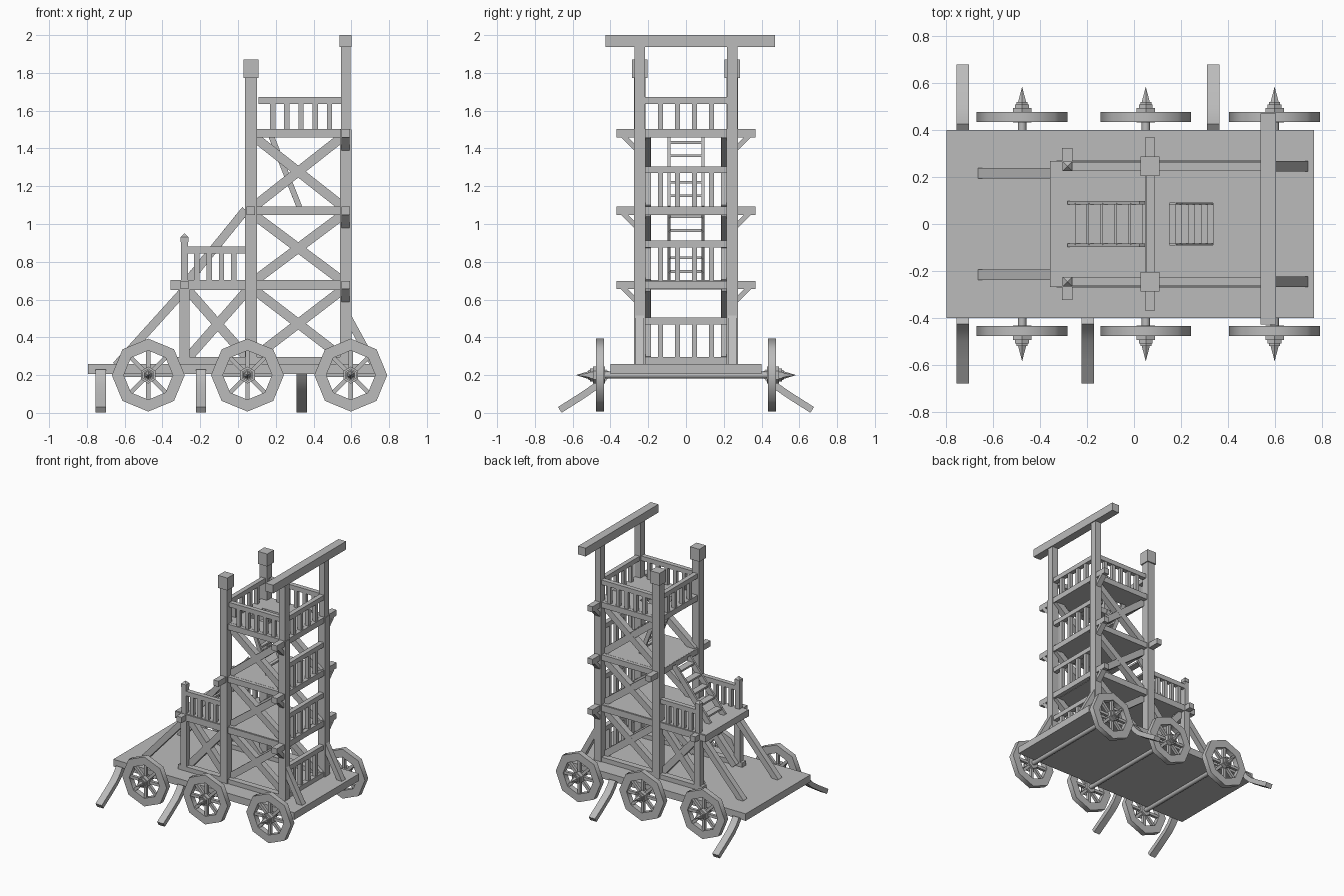
import bpy, bmesh, math
from mathutils import Vector, Matrix

cube = bpy.data.objects.get("Cube")
if cube:
    bpy.data.objects.remove(cube)

wood = bpy.data.materials.new("grey_wood")
wood.use_nodes = True
GREY = (0.5, 0.5, 0.5, 1)
wood.diffuse_color = GREY
wood.node_tree.nodes["Principled BSDF"].inputs["Base Color"].default_value = GREY


class Part:
    """Collects simple solids into one named object."""

    def __init__(self, name):
        self.name, self.bm = name, bmesh.new()

    def box(self, x, y, z):
        size = [b - a for a, b in (x, y, z)]
        mid = [(a + b) / 2 for a, b in (x, y, z)]
        bmesh.ops.create_cube(self.bm, size=1, matrix=Matrix.Translation(mid) @ Matrix.Diagonal((*size, 1)))

    def beam(self, a, b, w, h):
        """Square timber from a to b, w wide sideways and h deep."""
        a, b = Vector(a), Vector(b)
        d = (b - a).normalized()
        side = Vector((0, 0, 1)).cross(d).normalized()
        rot = Matrix((d, side, d.cross(side))).transposed().to_4x4()
        size = Matrix.Diagonal(((b - a).length, w, h, 1))
        bmesh.ops.create_cube(self.bm, size=1, matrix=Matrix.Translation((a + b) / 2) @ rot @ size)

    def cone(self, x, z, y0, y1, r0, r1, n):
        """Turned solid along y."""
        rot = Matrix.Rotation(-math.pi / 2 if y1 > y0 else math.pi / 2, 4, 'X')
        bmesh.ops.create_cone(self.bm, cap_ends=True, segments=n, radius1=r0, radius2=r1, depth=abs(y1 - y0),
                              matrix=Matrix.Translation((x, (y0 + y1) / 2, z)) @ rot)

    def done(self):
        bmesh.ops.recalc_face_normals(self.bm, faces=self.bm.faces)
        mesh = bpy.data.meshes.new(self.name)
        self.bm.to_mesh(mesh)
        self.bm.free()
        mesh.materials.append(wood)
        mesh.shade_smooth()
        mesh.set_sharp_from_angle(angle=math.radians(48))
        obj = bpy.data.objects.new(self.name, mesh)
        bpy.context.collection.objects.link(obj)


SIDES = (("right", -1), ("left", 1))
FRONT, MID, BACK = -0.283, 0.068, 0.57      # post rows along x
LEVELS = (0.677, 1.07, 1.48)                # deck beam centres
YP = 0.245                                  # post offset

# Wheeled base
p = Part("base_platform")
p.box((-0.795, 0.765), (-0.4, 0.4), (0.205, 0.26))
p.done()

# Wheels with axles and spiked hubs
for i, x in enumerate((-0.475, 0.05, 0.597)):
    p = Part(f"axle_{i + 1}")
    p.cone(x, 0.2, -0.45, 0.45, 0.018, 0.018, 8)
    p.done()
    for side, s in SIDES:
        p = Part(f"{side}_wheel_{i + 1}")
        y = s * 0.455
        ring = [p.bm.verts.new((x + r, y + d, 0.2)) for r, d in
                ((0.13, -0.021), (0.193, -0.021), (0.193, 0.021), (0.13, 0.021))]
        edges = [p.bm.edges.new((ring[k], ring[(k + 1) % 4])) for k in range(4)]
        bmesh.ops.spin(p.bm, geom=ring + edges, cent=(x, y, 0.2), axis=(0, 1, 0),
                       angle=math.tau, steps=8, use_merge=True)
        bmesh.ops.remove_doubles(p.bm, verts=p.bm.verts, dist=0.0005)
        for k in range(8):
            a = k * math.pi / 4 + 0.001
            c, n = math.cos(a), math.sin(a)
            p.beam((x + c * 0.03, y, 0.2 + n * 0.03), (x + c * 0.135, y, 0.2 + n * 0.135), 0.022, 0.022)
        for y0, y1, r0, r1 in ((0.43, 0.493, 0.045, 0.045), (0.493, 0.508, 0.034, 0.034),
                               (0.508, 0.517, 0.027, 0.027), (0.517, 0.583, 0.02, 0.0)):
            p.cone(x, 0.2, s * y0, s * y1, r0, r1, 6)
        p.done()

# Bent outrigger legs
LEG = ((0.41, 0.22), (0.44, 0.178), (0.485, 0.135), (0.57, 0.078), (0.668, 0.016))
for n, (x, s) in enumerate(((-0.727, 1), (0.337, 1), (-0.727, -1), (-0.196, -1))):
    p = Part(f"outrigger_leg_{n + 1}")
    rings = []
    for k, (y, z) in enumerate(LEG):
        a, b = LEG[max(k - 1, 0)], LEG[min(k + 1, len(LEG) - 1)]
        t = Vector((b[0] - a[0], b[1] - a[1])).normalized() * 0.018
        rings.append([p.bm.verts.new((x + u * 0.027, s * (y - v * t.y), z + v * t.x))
                      for u, v in ((-1, -1), (1, -1), (1, 1), (-1, 1))])
    for a, b in zip(rings, rings[1:]):
        for k in range(4):
            p.bm.faces.new((a[k], a[(k + 1) % 4], b[(k + 1) % 4], b[k]))
    p.bm.faces.new(rings[0])
    p.bm.faces.new(rings[-1])
    p.done()

# Decks, the top one framed around a hatch
p = Part("lower_deck")
p.box((-0.357, 0.56), (-0.26, 0.26), (0.652, 0.703))
p.done()
p = Part("middle_deck")
p.box((0.05, 0.56), (-0.24, 0.24), (1.052, 1.093))
p.done()
p = Part("top_deck")
for x, y in (((0.05, 0.15), (-0.24, 0.24)), ((0.335, 0.56), (-0.24, 0.24)),
             ((0.15, 0.335), (-0.24, -0.09)), ((0.15, 0.335), (0.09, 0.24))):
    p.box(x, y, (1.46, 1.503))
p.done()


def railing(name, a, b, z0, z1, count):
    """Top rail with evenly spaced balusters between two ground points."""
    p = Part(name)
    p.beam((*a, z1 - 0.018), (*b, z1 - 0.018), 0.036, 0.036)
    for k in range(count):
        t = (k + 1) / (count + 1)
        x, y = (a[i] + (b[i] - a[i]) * t for i in (0, 1))
        p.box((x - 0.014, x + 0.014), (y - 0.014, y + 0.014), (z0, z1 - 0.03))
    p.done()


for side, s in SIDES:
    y = s * YP
    # Posts and caps
    p = Part(f"{side}_back_post")
    p.box((0.54, 0.6), (y - 0.03, y + 0.03), (0.26, 1.5))
    p.box((0.545, 0.595), (y - 0.027, y + 0.027), (1.5, 1.94))
    p.done()
    p = Part(f"{side}_middle_post")
    p.box((0.037, 0.1), (y - 0.031, y + 0.031), (0.26, 1.78))
    p.box((0.028, 0.109), (y - 0.041, y + 0.041), (1.773, 1.87))
    p.done()
    p = Part(f"{side}_front_post")
    p.box((FRONT - 0.026, FRONT + 0.026), (y - 0.024, y + 0.024), (0.26, 0.66))
    p.box((FRONT - 0.018, FRONT + 0.018), (y - 0.018, y + 0.018), (0.66, 0.905))
    p.box((FRONT - 0.021, FRONT + 0.021), (y - 0.021, y + 0.021), (0.905, 0.93))
    bmesh.ops.create_cone(p.bm, cap_ends=True, segments=4, radius1=0.029, radius2=0, depth=0.022,
                          matrix=Matrix.Translation((FRONT, y, 0.941)) @ Matrix.Rotation(math.pi / 4, 4, 'Z'))
    p.done()

    # Sill and deck side beams
    p = Part(f"{side}_side_beams")
    p.box((-0.33, 0.56), (y - 0.024, y + 0.024), (0.255, 0.295))
    p.box((-0.357, 0.56), (y - 0.022, y + 0.022), (0.65, 0.7))
    for z in LEVELS[1:]:
        p.box((MID, 0.56), (y - 0.022, y + 0.022), (z - 0.022, z + 0.022))
    p.done()

    # Crossed braces, halved into each other
    p = Part(f"{side}_cross_braces")
    bays = [(MID, BACK, 0.28, 0.665), (MID, BACK, 0.685, 1.06), (MID, BACK, 1.08, 1.475),
            (FRONT, MID, 0.27, 0.67)]
    for x0, x1, z0, z1 in bays:
        p.beam((x0, s * 0.211, z0), (x1, s * 0.211, z1), 0.048, 0.05)
        p.beam((x0, s * 0.21, z1), (x1, s * 0.21, z0), 0.048, 0.05)
    p.done()

    # Raking props at both ends
    p = Part(f"{side}_raking_props")
    p.beam((-0.645, s * 0.215, 0.25), (-0.27, s * 0.215, 0.665), 0.045, 0.045)
    p.beam((0.725, s * YP, 0.245), (0.575, s * YP, 0.52), 0.045, 0.04)
    p.done()

    railing(f"{side}_lower_rail", (FRONT, y), (MID - 0.025, y), 0.69, 0.88, 4)
    railing(f"{side}_top_rail", (MID + 0.04, y), (BACK - 0.01, y), 1.49, 1.672, 5)

# End railings
railing("front_top_rail", (MID, -0.225), (MID, 0.225), 1.49, 1.672, 4)
for n, (z0, z1) in enumerate(((0.26, 0.505), (0.69, 0.912), (1.08, 1.305), (1.49, 1.672))):
    railing(f"back_rail_{n + 1}", (BACK, -0.225), (BACK, 0.225), z0, z1, 4)

# Projecting cross beams with angled brackets
p = Part("cross_beams")
rows = [(FRONT, LEVELS[0], 0.322), (MID, LEVELS[1], 0.368)] + [(BACK, z, 0.368) for z in LEVELS]
for x, z, reach in rows:
    p.box((x - 0.022, x + 0.022), (-reach, reach), (z - 0.022, z + 0.022))
    if x == BACK:
        for s in (-1, 1):
            p.beam((x, s * 0.262, z - 0.085), (x, s * 0.335, z - 0.012), 0.042, 0.026)
p.box((0.55, 0.59), (-YP, YP), (0.255, 0.295))
p.done()

# Overhead hoist beam
p = Part("hoist_beam")
p.box((0.537, 0.602), (-0.427, 0.47), (1.936, 2.0))
p.done()


def ladder(name, a, b, start, step, depth, tread):
    """Two stringers from a to b (x, z) with five level treads."""
    p = Part(name)
    for s in (-1, 1):
        p.beam((a[0], s * 0.09, a[1]), (b[0], s * 0.09, b[1]), 0.016, depth)
    for k in range(5):
        t = start + k * step
        x, z = (a[i] + (b[i] - a[i]) * t for i in (0, 1))
        p.box((x - tread, x + tread), (-0.09, 0.09), (z - 0.007, z + 0.007))
    p.done()


ladder("lower_stair", (-0.265, 0.7), (0.04, 1.075), 0.13, 0.193, 0.045, 0.026)
ladder("upper_ladder", (0.325, 1.09), (0.165, 1.492), 0.15, 0.175, 0.03, 0.014)
